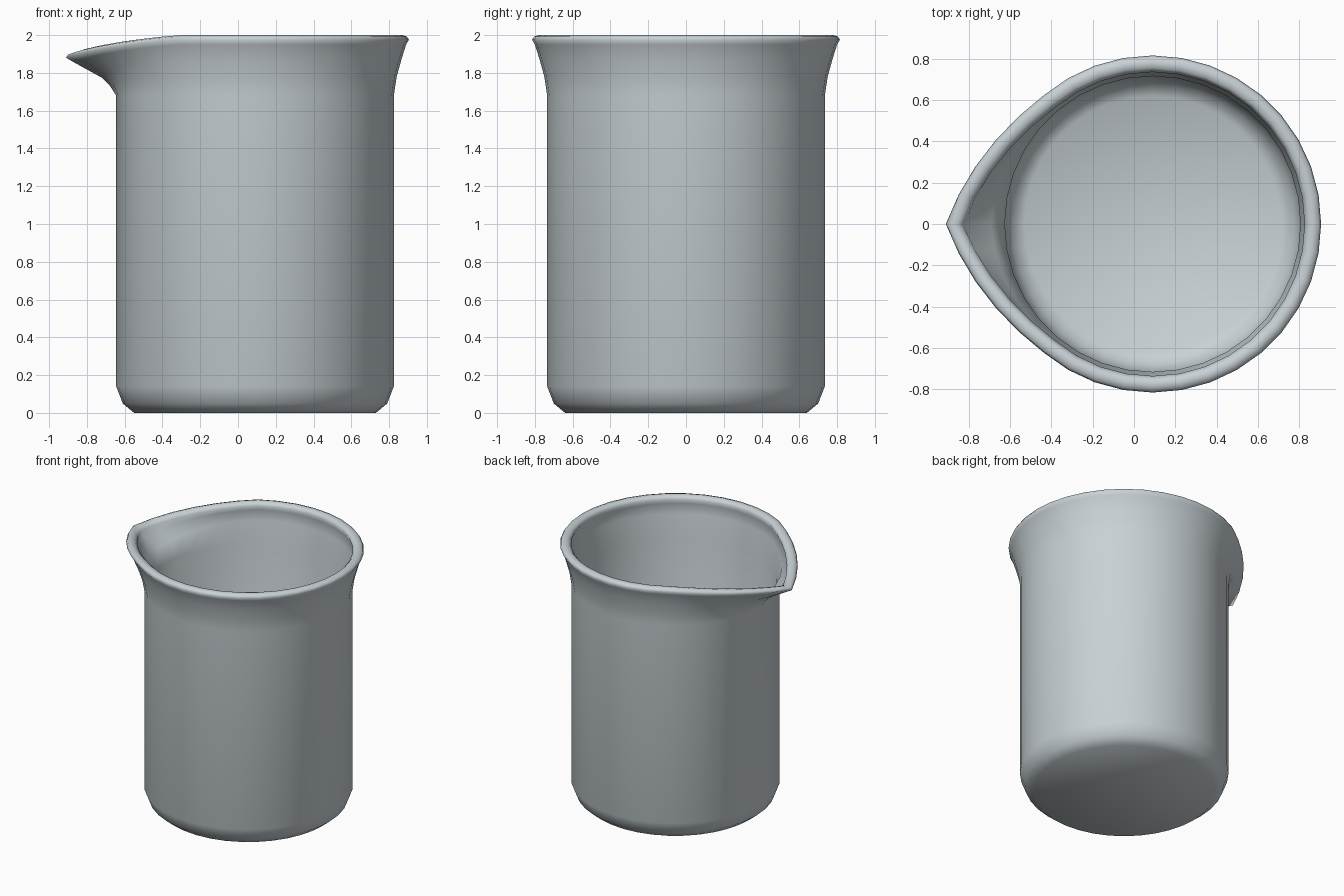
import bpy, bmesh
from math import cos, sin, pi, radians

cube = bpy.data.objects.get("Cube")
if cube:
    bpy.data.objects.remove(cube, do_unlink=True)

SEGMENTS = 36
CENTRE_X = 0.09
SPOUT_REACH, SPOUT_DROP = 0.185, 0.095

# Wall section from outer base, over the rim, to inner floor:
# radius, height, share of spout reach, share of spout drop
SECTION = [
    (0.64, 0, 0, 0), (0.70, 0.05, 0, 0), (0.735, 0.14, 0, 0),
    (0.735, 1.68, 0, 0), (0.75, 1.78, 0.1, 0.5), (0.775, 1.87, 0.2, 1),
    (0.80, 1.95, 0.85, 1), (0.815, 1.975, 1, 1), (0.805, 1.992, 1, 1),
    (0.78, 2.0, 1, 1), (0.755, 1.995, 1, 1), (0.735, 1.975, 1, 1),
    (0.75, 1.94, 0.85, 1), (0.745, 1.86, 0.2, 0.9),
    (0.715, 1.68, 0, 0), (0.715, 0.15, 0, 0),
    (0.68, 0.07, 0, 0), (0.62, 0.03, 0, 0),
]


def falloff(angle, width, power):
    """Strength of the spout: 1 at its tip, 0 beyond the given width."""
    return max(0.0, 1 - abs(angle - pi) / radians(width)) ** power


def ring(bm, radius, z, reach, drop):
    verts = []
    for i in range(SEGMENTS):
        a = 2 * pi * i / SEGMENTS
        x = radius * cos(a) - SPOUT_REACH * reach * falloff(a, 50, 1.4)
        dz = SPOUT_DROP * drop * falloff(a, 60, 1.3)
        verts.append(bm.verts.new((CENTRE_X + x, radius * sin(a), z - dz)))
    return verts


# Glass-grey material
grey = bpy.data.materials.new("pale blue grey")
grey.use_nodes = True
colour = (0.58, 0.64, 0.67, 1)
grey.diffuse_color = colour
for node in grey.node_tree.nodes:
    if node.type == 'BSDF_PRINCIPLED':
        node.inputs["Base Color"].default_value = colour

# Beaker body: wall, flared rim, pouring spout, base and floor
bm = bmesh.new()
rings = [ring(bm, *row) for row in SECTION]
for low, high in zip(rings, rings[1:]):
    for i in range(SEGMENTS):
        j = (i + 1) % SEGMENTS
        bm.faces.new((low[i], low[j], high[j], high[i]))
bm.faces.new(rings[0][::-1])
bm.faces.new(rings[-1])
bmesh.ops.recalc_face_normals(bm, faces=bm.faces[:])
for face in bm.faces:
    face.smooth = True

mesh = bpy.data.meshes.new("beaker")
bm.to_mesh(mesh)
bm.free()
mesh.materials.append(grey)
beaker = bpy.data.objects.new("beaker", mesh)
bpy.context.collection.objects.link(beaker)
